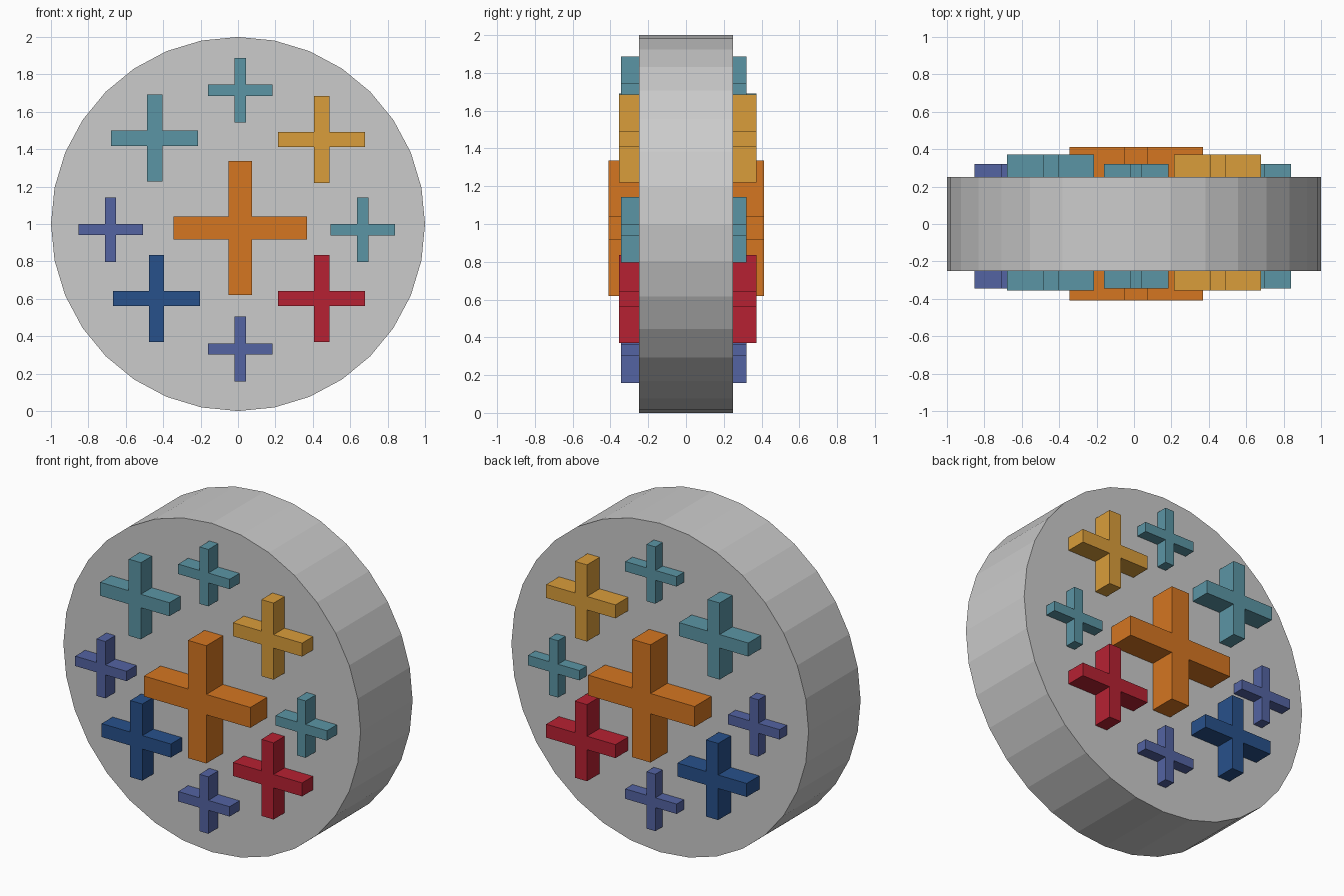
import bpy, bmesh, math

if "Cube" in bpy.data.objects:
    bpy.data.objects.remove(bpy.data.objects["Cube"])

COLOURS = {
    "orange": (0.83, 0.46, 0.15), "amber": (0.85, 0.61, 0.24),
    "teal": (0.36, 0.58, 0.64), "navy": (0.17, 0.32, 0.54),
    "red": (0.71, 0.15, 0.21), "indigo": (0.33, 0.39, 0.63),
}
MATERIALS = {}
for key, rgb in COLOURS.items():
    MATERIALS[key] = bpy.data.materials.new(key)
    MATERIALS[key].diffuse_color = (*[c ** 2.2 for c in rgb], 1)


def extrude_profile(name, points, y0, y1, material=None):
    """Prism from an XZ outline, running from y0 to y1."""
    bm = bmesh.new()
    face = bm.faces.new([bm.verts.new((x, y0, z)) for x, z in points])
    result = bmesh.ops.extrude_face_region(bm, geom=[face], use_keep_orig=True)
    moved = [v for v in result["geom"] if isinstance(v, bmesh.types.BMVert)]
    bmesh.ops.translate(bm, verts=moved, vec=(0, y1 - y0, 0))
    bmesh.ops.recalc_face_normals(bm, faces=bm.faces)
    mesh = bpy.data.meshes.new(name)
    bm.to_mesh(mesh)
    bm.free()
    obj = bpy.data.objects.new(name, mesh)
    bpy.context.collection.objects.link(obj)
    if material:
        mesh.materials.append(material)
    return obj


def cross(name, x, z, size, colour):
    """Plus-shaped bar passing right through the disc."""
    a, w, y0, y1 = size
    outline = [(-w, -a), (w, -a), (w, -w), (a, -w), (a, w), (w, w),
               (w, a), (-w, a), (-w, w), (-a, w), (-a, -w), (-w, -w)]
    extrude_profile(name, [(x + px, z + pz) for px, pz in outline],
                    y0, y1, MATERIALS[colour])


# Thick 32-sided disc
rim = [i * math.tau / 32 for i in range(32)]
extrude_profile("disc", [(math.sin(t), 1 + math.cos(t)) for t in rim], -0.25, 0.25)

# Arm length, half width, front and back of each cross size
LARGE = (0.358, 0.062, -0.41, 0.412)
MEDIUM = (0.233, 0.041, -0.355, 0.372)
SMALL = (0.173, 0.03, -0.345, 0.32)

# Centre cross
cross("centre_cross", 0.012, 0.978, LARGE, "orange")

# Diagonal crosses
cross("upper_right_cross", 0.447, 1.452, MEDIUM, "amber")
cross("upper_left_cross", -0.446, 1.459, MEDIUM, "teal")
cross("lower_left_cross", -0.436, 0.602, MEDIUM, "navy")
cross("lower_right_cross", 0.447, 0.602, MEDIUM, "red")

# Small crosses on the axes
cross("top_cross", 0.012, 1.715, SMALL, "teal")
cross("right_cross", 0.667, 0.969, SMALL, "teal")
cross("bottom_cross", 0.012, 0.332, SMALL, "indigo")
cross("left_cross", -0.681, 0.97, SMALL, "indigo")

for m in bpy.data.materials:
    if m.users and not m.is_grease_pencil:
        m.use_nodes = True
        m.node_tree.nodes["Principled BSDF"].inputs["Base Color"].default_value = m.diffuse_color
